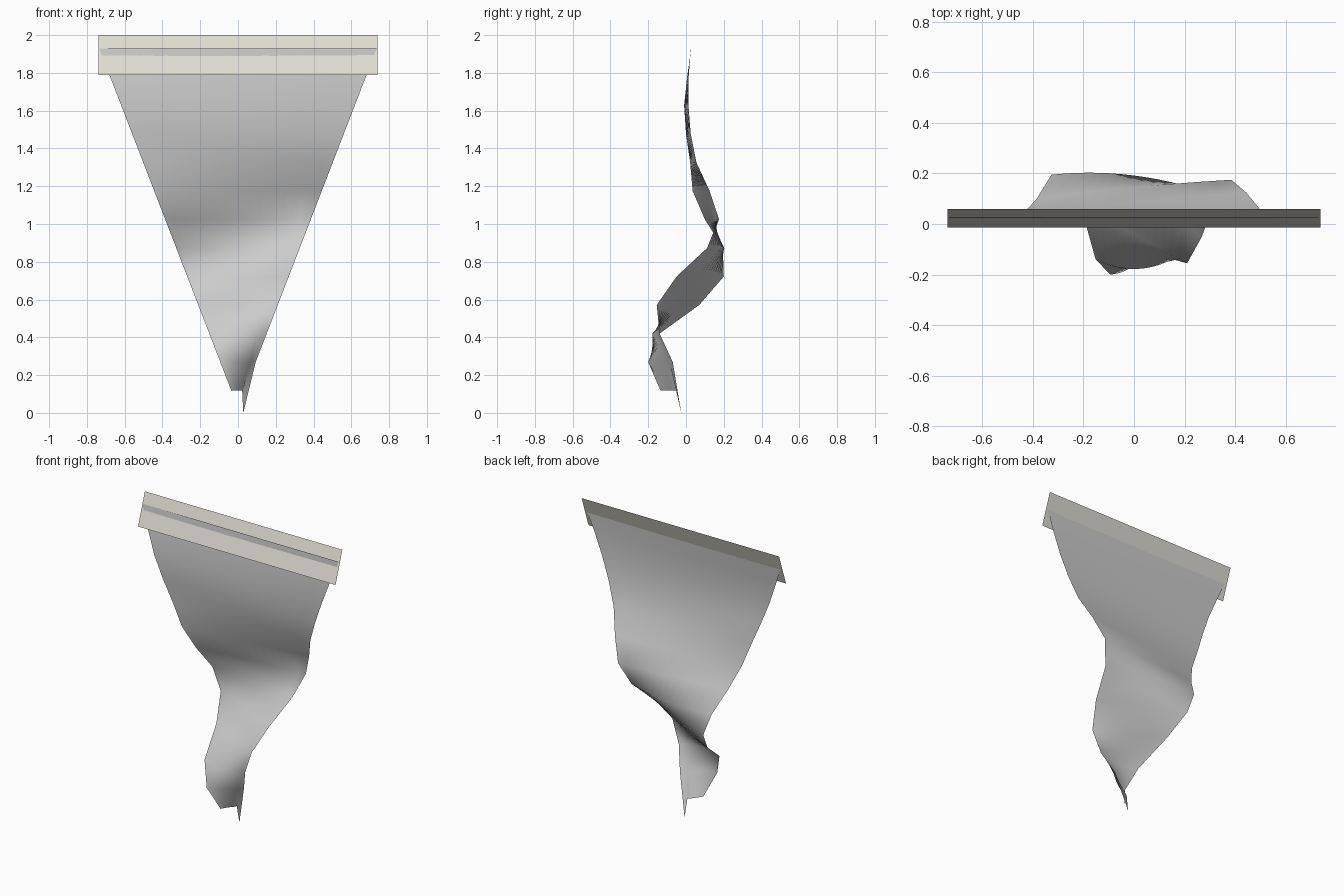
import bpy

if "Cube" in bpy.data.objects:
    bpy.data.objects.remove(bpy.data.objects["Cube"])

def make_mesh(name, verts, faces):
    mesh = bpy.data.meshes.new(name)
    mesh.from_pydata(verts, [], faces)
    mesh.update()
    ob = bpy.data.objects.new(name, mesh)
    bpy.context.collection.objects.link(ob)
    return ob

# Header band: one thin slanted strip along the top
band = make_mesh("header_band",
                 [(-0.738, -0.013, 1.79), (0.738, -0.013, 1.79),
                  (0.738, 0.06, 2.0), (-0.738, 0.06, 2.0)],
                 [(0, 1, 2, 3)])
mat = bpy.data.materials.new("beige")
mat.diffuse_color = (0.75, 0.73, 0.66, 1)
mat.use_nodes = True
mat.node_tree.nodes["Principled BSDF"].inputs["Base Color"].default_value = mat.diffuse_color
band.data.materials.append(mat)

# Pennant cloth: depth (y) along left edge, middle and right edge, top row to bottom row
TOP, STEP, COLS = 1.93, 0.151, 14
LEFT = [.028, .006, -.010, .000, .022, .035, .100, .195, .200, .070, -.140, -.200, -.135]
MID = [.026, .010, .000, .008, .038, .085, .145, .192, .100, -.040, -.178, -.165, -.080]
RIGHT = [.026, .014, .013, .025, .055, .125, .175, .112, -.050, -.155, -.140, -.070, -.045]

def blend(a, m, b, u):
    # parabola through left (-1), middle (0) and right (1)
    return m + (b - a) / 2 * u + ((a + b) / 2 - m) * u * u

verts, faces = [], []
for r, (a, m, b) in enumerate(zip(LEFT, MID, RIGHT)):
    z = TOP - r * STEP
    half = 0.735 - 0.386 * (TOP - z)
    for c in range(COLS + 1):
        u = 2 * c / COLS - 1
        verts.append((u * half, blend(a, m, b, u), z))
# Trailing tip at the lower right corner
verts[-1] = (0.028, -0.025, 0.0)
verts[-2] = (0.022, -0.045, TOP - 12 * STEP)

n = COLS + 1
for r in range(len(MID) - 1):
    for c in range(COLS):
        i = r * n + c
        faces.append((i, i + n, i + n + 1, i + 1))
cloth = make_mesh("pennant_cloth", verts, faces)
for p in cloth.data.polygons:
    p.use_smooth = True
